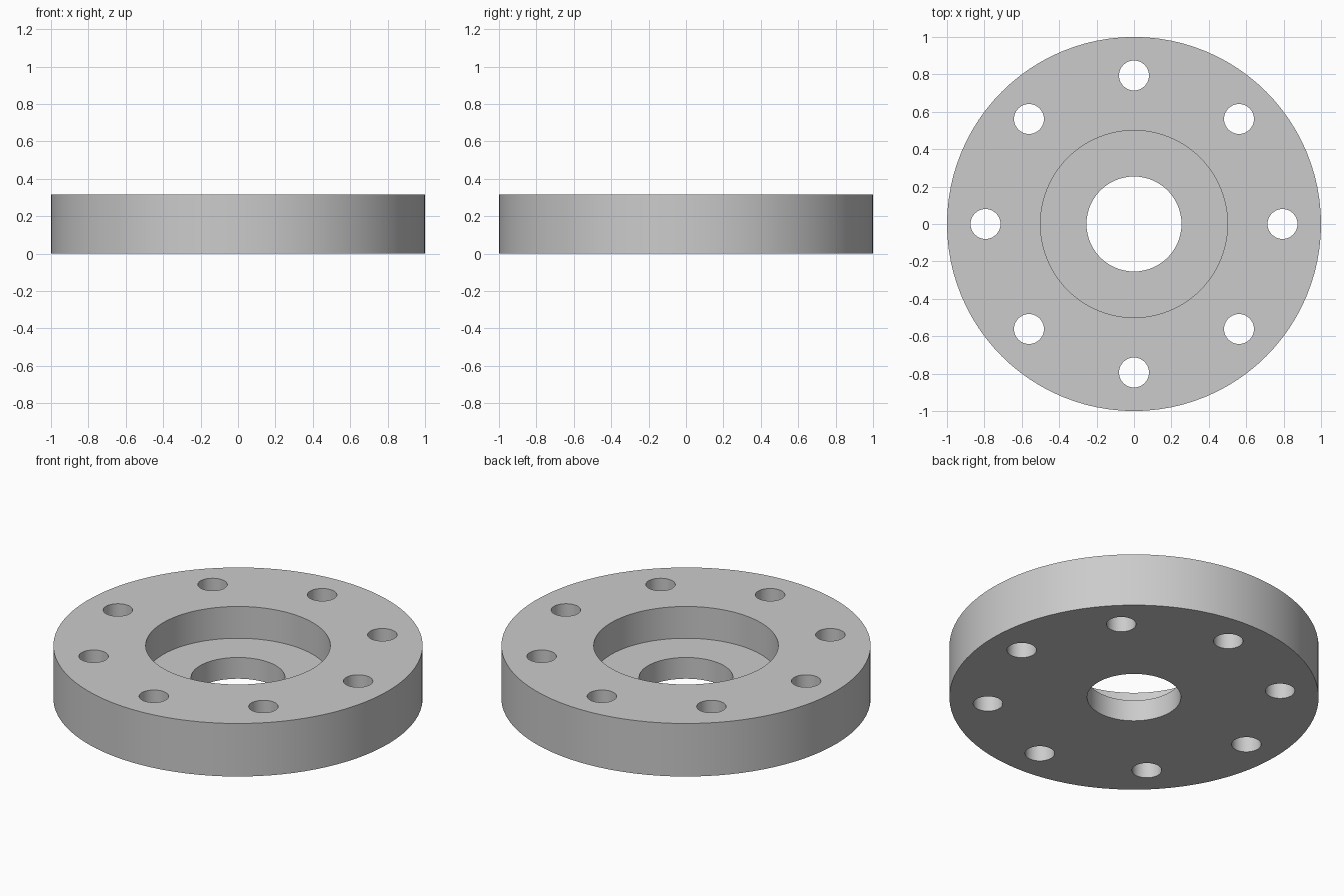
import bpy
from math import cos, sin, radians, tau

cube = bpy.data.objects.get("Cube")
if cube:
    bpy.data.objects.remove(cube, do_unlink=True)

# Dimensions
OUTER, RECESS, BORE = 1.0, 0.5, 0.254
HEIGHT, FLOOR = 0.317, 0.127
BOLT_COUNT, BOLT_CIRCLE, BOLT_RADIUS = 8, 0.794, 0.08

# Grey metal
steel = bpy.data.materials.new("grey_steel")
steel.use_nodes = True
grey = (0.6, 0.6, 0.6, 1)
steel.diffuse_color = grey
steel.node_tree.nodes["Principled BSDF"].inputs["Base Color"].default_value = grey


def cylinder(name, radius, bottom, top, x=0, y=0, segments=96):
    bpy.ops.mesh.primitive_cylinder_add(
        vertices=segments, radius=radius, depth=top - bottom,
        location=(x, y, (bottom + top) / 2))
    obj = bpy.context.object
    obj.name = name
    obj.data.materials.append(steel)
    return obj


# Round flange body
flange = cylinder("flange", OUTER, 0, HEIGHT)

# Cutters: shallow recess, central bore and ring of bolt holes
cutters = [cylinder("recess_cutter", RECESS, FLOOR, HEIGHT + 0.1),
           cylinder("bore_cutter", BORE, -0.1, HEIGHT + 0.2, segments=64)]
for i in range(BOLT_COUNT):
    angle = tau * i / BOLT_COUNT
    cutters.append(cylinder("bolt_hole_cutter", BOLT_RADIUS, -0.1, HEIGHT + 0.1,
                            BOLT_CIRCLE * cos(angle), BOLT_CIRCLE * sin(angle), 40))

# Cut each hole, then discard its cutter
bpy.ops.object.select_all(action="DESELECT")
flange.select_set(True)
bpy.context.view_layer.objects.active = flange
for cutter in cutters:
    cutter.hide_render = True
    cut = flange.modifiers.new("cut", "BOOLEAN")
    cut.operation = "DIFFERENCE"
    cut.solver = "EXACT"
    cut.object = cutter
    bpy.ops.object.modifier_apply(modifier=cut.name)
    bpy.data.objects.remove(cutter, do_unlink=True)

# Smooth round walls with crisp rims
bpy.ops.object.shade_smooth_by_angle(angle=radians(30))
